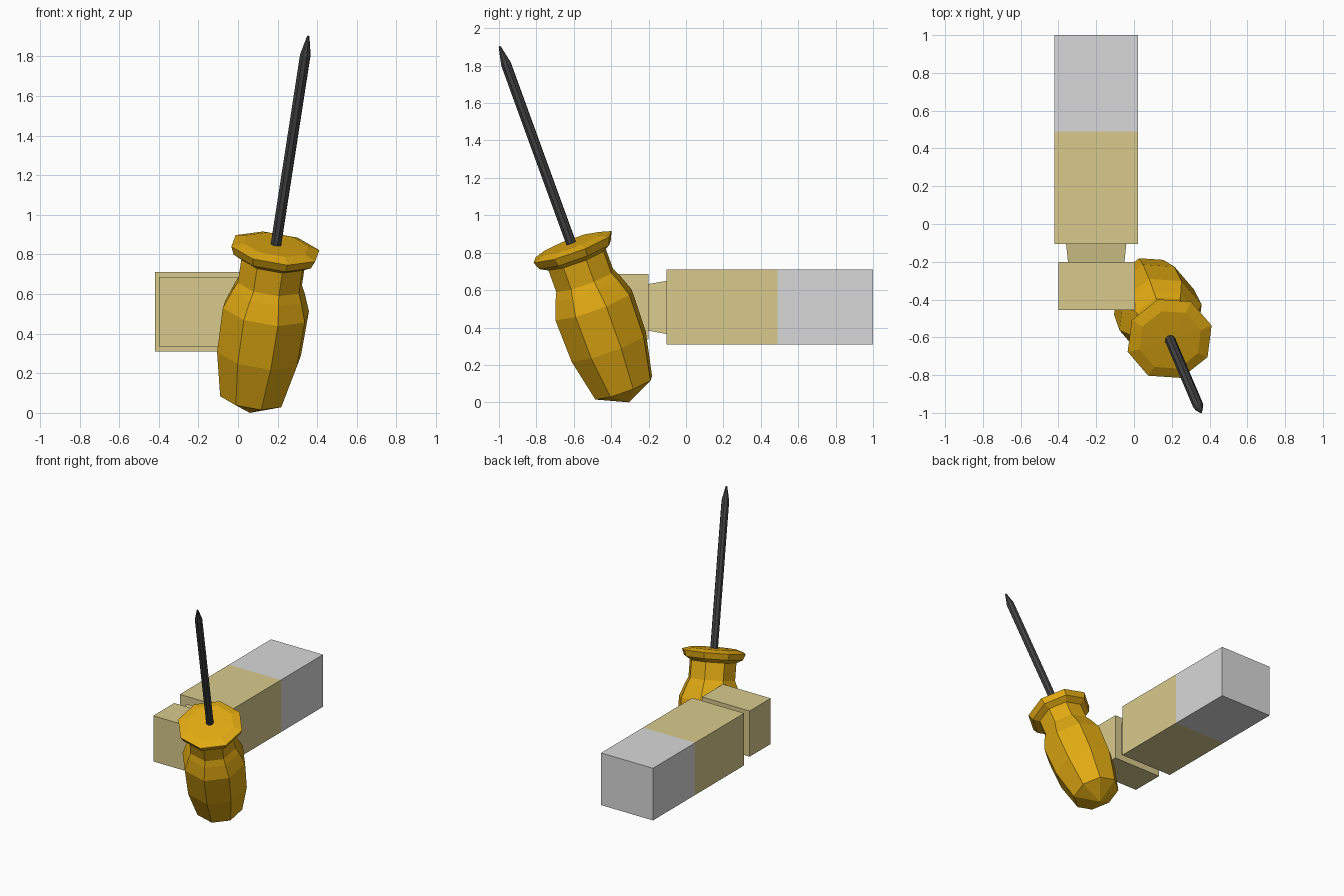
import bpy, bmesh, math
from mathutils import Vector, Matrix

if "Cube" in bpy.data.objects:
    bpy.data.objects.remove(bpy.data.objects["Cube"])


def material(name, rgb):
    m = bpy.data.materials.new(name)
    m.diffuse_color = (*rgb, 1)
    m.use_nodes = True
    m.node_tree.nodes["Principled BSDF"].inputs["Base Color"].default_value = m.diffuse_color
    return m


TAN = material("tan", (0.69, 0.59, 0.265))
GREY = material("light_grey", (0.69, 0.69, 0.69))
GOLD = material("gold", (0.75, 0.40, 0.006))
STEEL = material("dark_steel", (0.058, 0.058, 0.058))


def finish(bm, name, *mats):
    bmesh.ops.recalc_face_normals(bm, faces=bm.faces)
    me = bpy.data.meshes.new(name)
    bm.to_mesh(me)
    bm.free()
    ob = bpy.data.objects.new(name, me)
    bpy.context.collection.objects.link(ob)
    for m in mats:
        me.materials.append(m)
    return ob


def box(lo, hi):
    bm = bmesh.new()
    bmesh.ops.create_cube(bm, size=1)
    lo, hi = Vector(lo), Vector(hi)
    for v in bm.verts:
        v.co = Vector([lo[i] + (v.co[i] + 0.5) * (hi[i] - lo[i]) for i in range(3)])
    return bm


# Tool axis: butt end and pointing direction
BASE = Vector((0.06, -0.305, 0.0))
DIR = Vector((0.144, -0.338, 0.93)).normalized()
AXIS = Matrix.Translation(BASE) @ Vector((0, 0, 1)).rotation_difference(DIR).to_matrix().to_4x4()


def lathe(name, profile, mat, sides=8, phase=17):
    """Turn (height, radius) pairs around the tool axis."""
    bm = bmesh.new()
    rings = []
    for t, r in profile:
        if r == 0:
            rings.append([bm.verts.new((0, 0, t))] * sides)
        else:
            rings.append([bm.verts.new((r * math.cos(a), r * math.sin(a), t))
                          for a in (math.radians(phase) + k * math.tau / sides for k in range(sides))])
    for a, b in zip(rings, rings[1:]):
        for i in range(sides):
            j = (i + 1) % sides
            bm.faces.new(list(dict.fromkeys((a[i], a[j], b[j], b[i]))))
    bm.transform(AXIS)
    return finish(bm, name, mat)


# Forearm with sleeve: one box cut where the colour changes
bm = box((-0.42, -0.105, 0.31), (0.02, 1.0, 0.71))
bmesh.ops.bisect_plane(bm, geom=bm.verts[:] + bm.edges[:] + bm.faces[:],
                       plane_co=(0, 0.49, 0), plane_no=(0, 1, 0))
for f in bm.faces:
    f.material_index = int(f.calc_center_median().y > 0.49)
finish(bm, "forearm", TAN, GREY)

# Wrist: tapers towards the hand
bm = box((-0.36, -0.205, 0.365), (-0.04, -0.10, 0.65))
for v in bm.verts:
    if v.co.y < -0.15:
        v.co.x = -0.2 + (v.co.x + 0.2) * 0.93
        v.co.z = 0.51 + (v.co.z - 0.51) * 0.87
finish(bm, "wrist", TAN)

# Hand block
finish(box((-0.40, -0.455, 0.335), (0.005, -0.20, 0.685)), "hand", TAN)

# Faceted handle with collar, neck and flange
lathe("handle", [(0, 0), (0.083, 0.17), (0.32, 0.222), (0.56, 0.228), (0.655, 0.192),
                 (0.70, 0.17), (0.825, 0.17), (0.85, 0.215), (0.893, 0.233),
                 (0.913, 0.17), (0.916, 0)], GOLD)

# Shaft with a tapered tip
lathe("shaft", [(0.88, 0), (0.88, 0.028), (1.945, 0.028), (2.045, 0.006), (2.047, 0)], STEEL)
